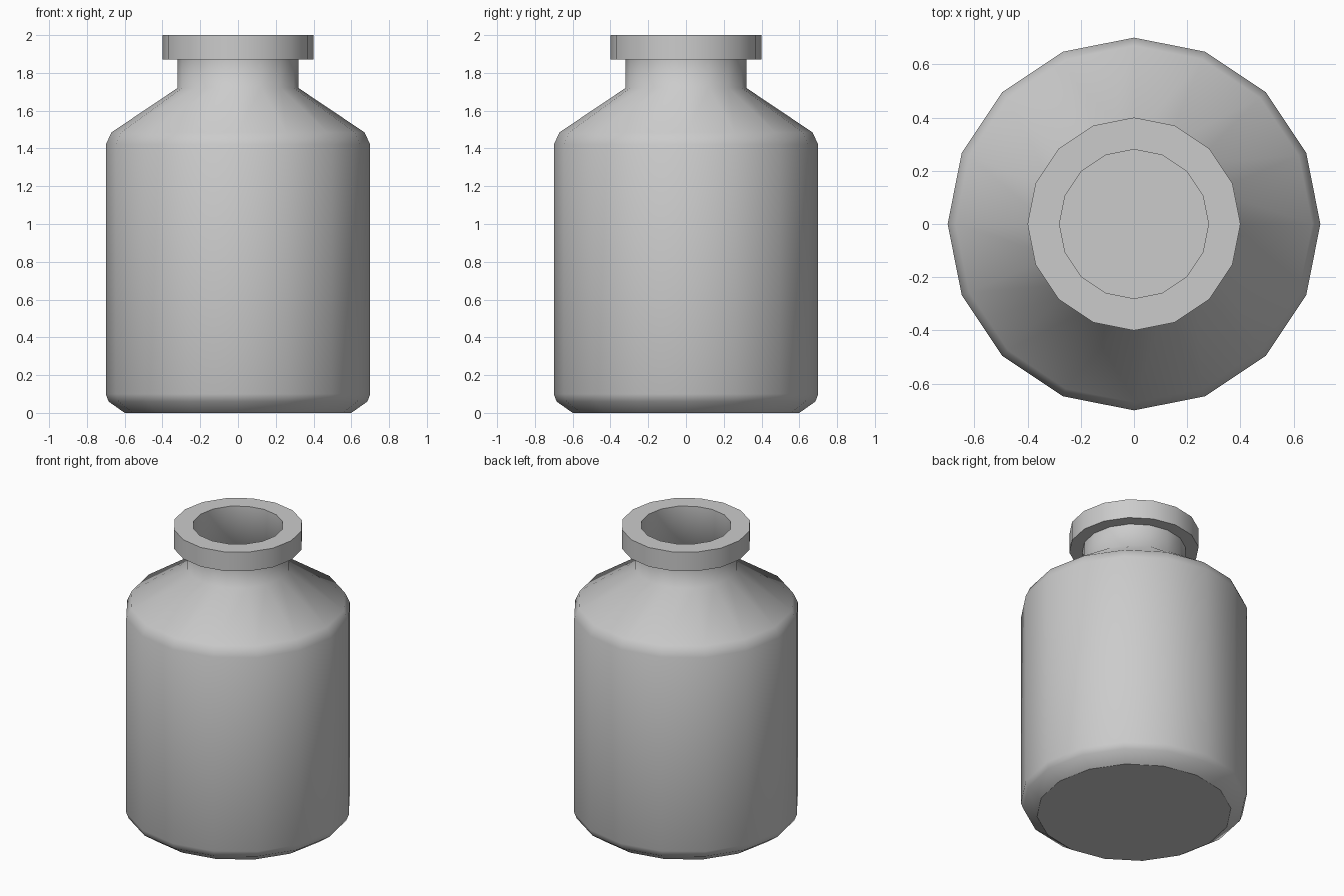
import bpy, bmesh, math

if "Cube" in bpy.data.objects:
    bpy.data.objects.remove(bpy.data.objects["Cube"])

SIDES = 16

# bottle profile (radius, height): outside from base to lip, then inside down to floor
profile = [
    (0.60, 0.0), (0.685, 0.06), (0.70, 0.10), (0.70, 1.42), (0.67, 1.485),
    (0.32, 1.72), (0.32, 1.87), (0.40, 1.87), (0.40, 2.0),
    (0.28, 2.0), (0.28, 1.70), (0.63, 1.46), (0.66, 1.40), (0.66, 0.11), (0.58, 0.04),
]


def lathe(name, points, sides):
    bm = bmesh.new()
    rings = []
    for r, z in points:
        rings.append([bm.verts.new((r * math.cos(2 * math.pi * i / sides),
                                    r * math.sin(2 * math.pi * i / sides), z))
                      for i in range(sides)])
    for a, b in zip(rings, rings[1:]):
        for i in range(sides):
            j = (i + 1) % sides
            bm.faces.new((a[i], a[j], b[j], b[i]))
    # base underside and inner floor
    caps = [bm.faces.new(rings[0][::-1]), bm.faces.new(rings[-1])]
    bm.normal_update()
    cap_ids = [len(bm.faces) - 2, len(bm.faces) - 1]
    mesh = bpy.data.meshes.new(name)
    bm.to_mesh(mesh)
    bm.free()
    obj = bpy.data.objects.new(name, mesh)
    bpy.context.collection.objects.link(obj)
    return obj, cap_ids


bottle, caps = lathe("bottle", profile, SIDES)
bpy.context.view_layer.objects.active = bottle
bottle.select_set(True)
bpy.ops.object.shade_smooth_by_angle(angle=math.radians(62))

# flat base and floor
for i in caps:
    bottle.data.polygons[i].use_smooth = False
